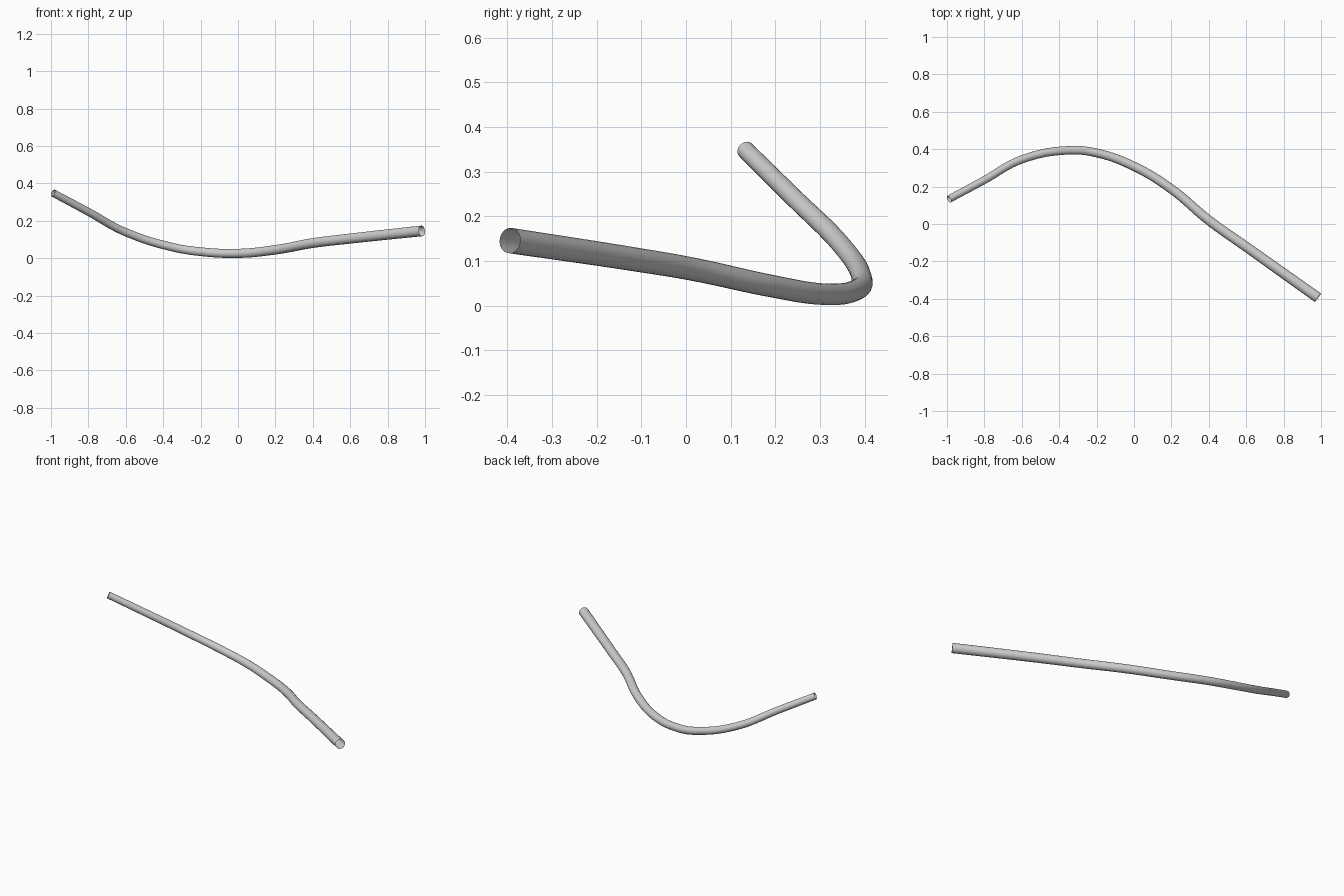
import bpy

if "Cube" in bpy.data.objects:
    bpy.data.objects.remove(bpy.data.objects["Cube"])

# Centre line of the bent rod: x, y, z
path = [
    (-0.989, 0.133, 0.349), (-0.80, 0.235, 0.248), (-0.60, 0.345, 0.139),
    (-0.35, 0.394, 0.059), (-0.20, 0.38, 0.035), (0.0, 0.308, 0.026),
    (0.20, 0.187, 0.045), (0.40, 0.02, 0.081), (0.60, -0.122, 0.105),
    (0.983, -0.394, 0.146),
]
r_thin, r_thick = 0.020, 0.0285

# Open-ended round tube, gently thickening toward +x
curve = bpy.data.curves.new("bent_rod", "CURVE")
curve.dimensions = "3D"
curve.bevel_depth = 1.0
curve.bevel_resolution = 8
curve.resolution_u = 8
curve.use_fill_caps = False
spline = curve.splines.new("BEZIER")
spline.bezier_points.add(len(path) - 1)
for bp, co in zip(spline.bezier_points, path):
    bp.co = co
    bp.handle_left_type = bp.handle_right_type = "AUTO"
    bp.radius = r_thin + (r_thick - r_thin) * (co[0] + 1) / 2

rod = bpy.data.objects.new("bent_rod", curve)
bpy.context.collection.objects.link(rod)

# Turn into a smooth mesh
bpy.context.view_layer.objects.active = rod
rod.select_set(True)
bpy.ops.object.convert(target="MESH")
bpy.ops.object.shade_smooth_by_angle()
